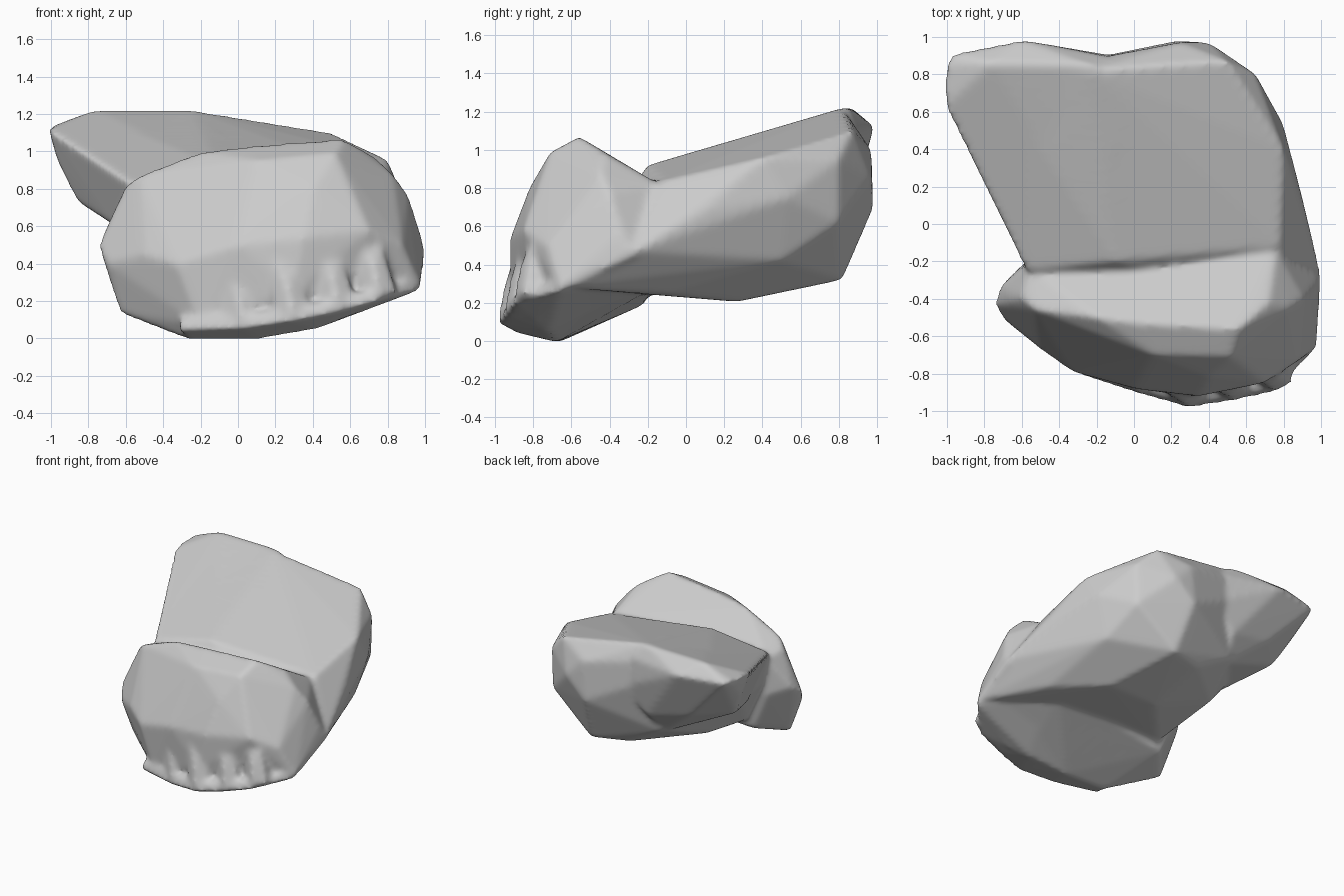
import bpy, bmesh, math


def hull(bm, pts):
    """Add a solid wrapped round a few key points."""
    part = bmesh.new()
    for p in pts:
        part.verts.new(p)
    bmesh.ops.convex_hull(part, input=part.verts)
    loose = [v for v in part.verts if not v.link_faces]
    bmesh.ops.delete(part, geom=loose, context='VERTS')
    bmesh.ops.recalc_face_normals(part, faces=part.faces)
    me = bpy.data.meshes.new("part")
    part.to_mesh(me)
    part.free()
    bm.from_mesh(me)
    bpy.data.meshes.remove(me)


bm = bmesh.new()

# Rounded front mass
hull(bm, [
    # upper ridge and the slope behind it
    (-0.60, -0.40, 0.82), (-0.53, -0.46, 0.87), (-0.20, -0.50, 1.00),
    (0.05, -0.53, 1.03), (0.56, -0.56, 1.07), (0.72, -0.42, 0.98),
    (0.76, -0.14, 0.82), (-0.57, -0.22, 0.78),
    # left end
    (-0.745, -0.43, 0.49), (-0.72, -0.34, 0.55), (-0.70, -0.51, 0.40),
    (-0.63, -0.45, 0.13), (-0.58, -0.20, 0.50), (-0.50, -0.67, 0.45),
    # front face
    (-0.33, -0.79, 0.40), (0.00, -0.88, 0.50), (0.35, -0.92, 0.54),
    (0.10, -0.70, 0.95), (0.52, -0.71, 0.99), (0.40, -0.82, 0.80),
    (0.70, -0.85, 0.58), (0.30, -0.92, 0.25), (-0.20, -0.80, 0.07),
    # right end
    (0.83, -0.45, 0.88), (0.91, -0.40, 0.77), (0.98, -0.35, 0.55),
    (1.00, -0.27, 0.45), (0.98, -0.66, 0.27), (0.88, -0.73, 0.50),
    # underside
    (0.57, -0.80, 0.11), (0.40, -0.75, 0.05), (0.10, -0.68, -0.005),
    (-0.28, -0.66, -0.005), (-0.45, -0.22, 0.19), (0.60, -0.15, 0.29),
])

# Sole lip that carries the toes
rim = [(0.98, -0.66, 0.26), (0.75, -0.90, 0.20), (0.53, -0.95, 0.14),
       (0.29, -0.985, 0.09), (0.03, -0.91, 0.05), (-0.32, -0.80, 0.04)]
hull(bm, rim + [(x, y + 0.02, z + 0.06) for x, y, z in rim] + [
    (0.10, -0.68, -0.005), (-0.28, -0.66, -0.005), (0.42, -0.72, 0.05),
    (0.60, -0.3, 0.26), (-0.2, -0.3, 0.17)])

# Toe ridges rising from the lip to the front face
for (x, y, z), top in zip(rim[1:5], (0.50, 0.46, 0.42, 0.36)):
    hull(bm, [
        (x, y, z + 0.04), (x - 0.10, y + 0.06, z + 0.02),
        (x + 0.10, y + 0.05, z + 0.04), (x - 0.02, y + 0.025, z + 0.17),
        (x - 0.11, y + 0.09, top + 0.05), (x + 0.02, y + 0.09, top),
        (x - 0.10, y + 0.25, z + 0.08), (x + 0.08, y + 0.25, z + 0.1),
        (x, y + 0.25, top)])

# Rear body with a nearly flat sloping top
hull(bm, [
    (-0.58, -0.25, 0.83), (-0.10, -0.20, 0.92), (0.78, -0.12, 0.84),
    (0.80, 0.40, 0.96), (0.50, 0.87, 1.10), (0.20, 0.86, 1.14),
    (-0.24, 0.82, 1.22), (-0.75, 0.78, 1.19),
    # right side
    (1.00, -0.27, 0.47), (0.98, -0.64, 0.28), (0.91, 0.10, 0.68),
    (0.80, 0.53, 0.75), (0.65, 0.80, 0.95), (0.64, 0.80, 0.62),
    # back and belly
    (0.40, 0.97, 0.85), (0.23, 0.98, 0.69), (0.25, 0.97, 1.00),
    (0.28, 0.82, 0.32), (0.00, 0.74, 0.33), (0.45, 0.27, 0.205),
    (0.00, 0.25, 0.215), (0.70, 0.50, 0.42), (0.75, -0.10, 0.25),
    (-0.40, -0.20, 0.25), (-0.45, 0.35, 0.37), (-0.30, 0.76, 0.50),
    (-0.12, 0.89, 0.85), (-0.56, -0.22, 0.60), (-0.72, 0.30, 0.70),
])

# Raised rear left corner
hull(bm, [
    (-1.01, 0.63, 1.11), (-1.01, 0.85, 1.13), (-0.98, 0.91, 1.12),
    (-0.76, 0.86, 1.225), (-0.60, 0.985, 1.12), (-0.24, 0.85, 1.225),
    (-0.96, 0.66, 0.93), (-0.86, 0.58, 0.73), (-0.62, 0.82, 0.74),
    (-0.58, -0.25, 0.83), (-0.66, 0.15, 0.60), (-0.30, 0.72, 0.48),
    (-0.12, 0.89, 1.10), (0.20, 0.70, 1.08), (-0.10, -0.18, 0.91),
    (-0.10, 0.40, 1.09), (-0.25, 0.86, 0.66), (-0.05, 0.89, 0.85),
])

# Fuse everything into one softly rounded body
me = bpy.data.meshes.new("rounded_body")
bm.to_mesh(me)
bm.free()
body = bpy.data.objects.new("rounded_body", me)
bpy.context.collection.objects.link(body)
bpy.context.view_layer.objects.active = body
body.select_set(True)
fuse = body.modifiers.new("fuse", 'REMESH')
fuse.mode = 'VOXEL'
fuse.voxel_size = 0.018
fuse.use_smooth_shade = True
soft = body.modifiers.new("soften", 'SMOOTH')
soft.factor = 0.5
soft.iterations = 12
